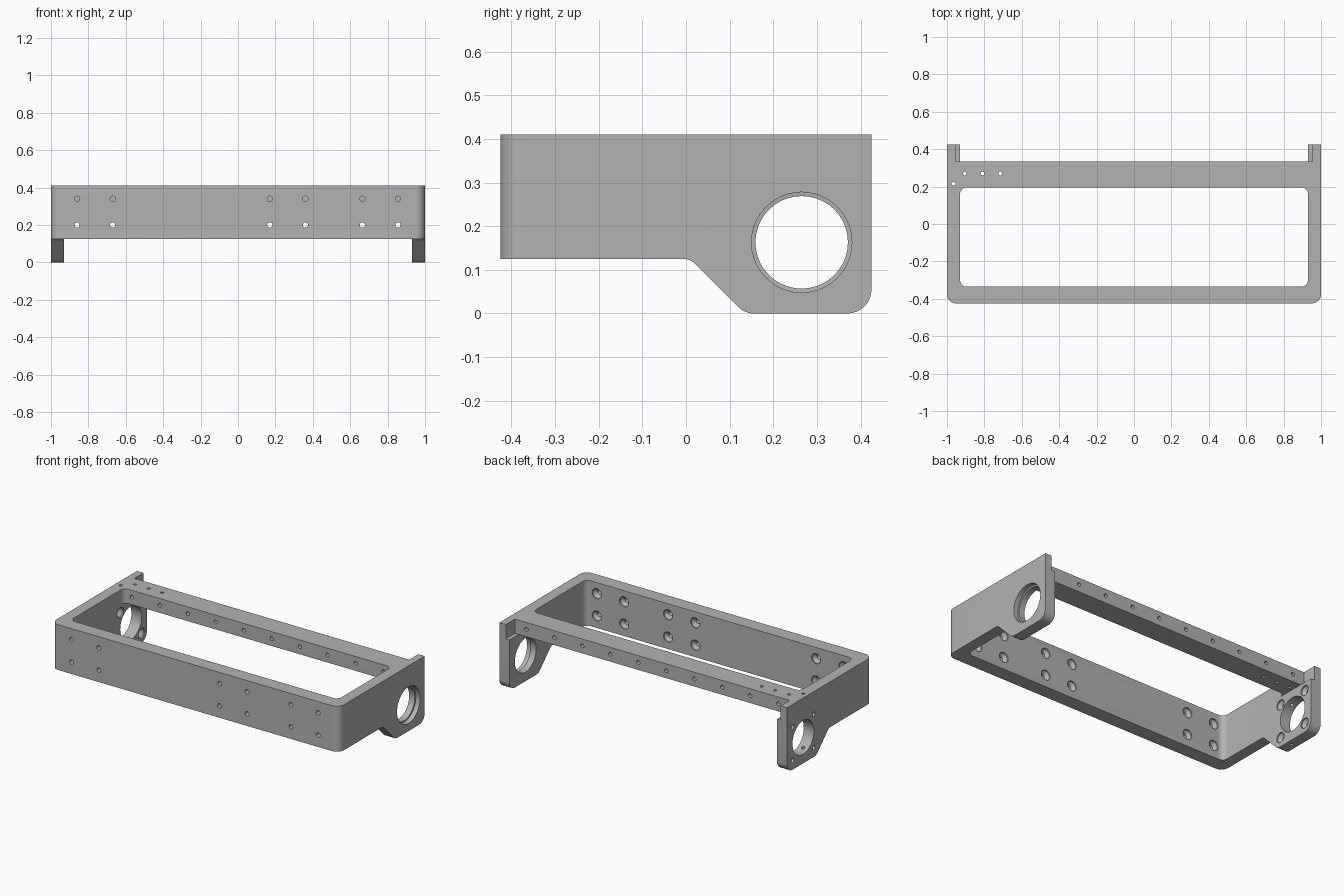
import bpy, bmesh, math
from mathutils import Vector

if "Cube" in bpy.data.objects:
    bpy.data.objects.remove(bpy.data.objects["Cube"], do_unlink=True)

grey = bpy.data.materials.new("machined_grey")
grey.use_nodes = True
colour = (0.45, 0.45, 0.45, 1)
grey.diffuse_color = colour
grey.node_tree.nodes["Principled BSDF"].inputs["Base Color"].default_value = colour


def fillet(corners, steps=8):
    """Round a polygon given as (u, v, radius) corners."""
    out = []
    for i, (u, v, r) in enumerate(corners):
        p = Vector((u, v))
        if r == 0:
            out.append(p)
            continue
        a = (Vector(corners[i - 1][:2]) - p).normalized()
        b = (Vector(corners[(i + 1) % len(corners)][:2]) - p).normalized()
        half = a.angle(b) / 2
        centre = p + (a + b).normalized() * (r / math.sin(half))
        reach = r / math.tan(half)
        start, end = p + a * reach - centre, p + b * reach - centre
        sweep = start.angle(end)
        for k in range(steps + 1):
            t = k / steps
            out.append(centre + (start * math.sin((1 - t) * sweep)
                                 + end * math.sin(t * sweep)) / math.sin(sweep))
    return out


def prism(bm, pts, axis, lo, hi):
    """Extrude an outline along x (outline in yz) or z (outline in xy)."""
    def place(p, h):
        return (h, p.x, p.y) if axis == "x" else (p.x, p.y, h)
    face = bm.faces.new([bm.verts.new(place(p, lo)) for p in pts])
    ext = bmesh.ops.extrude_face_region(bm, geom=[face])
    move = Vector((hi - lo, 0, 0)) if axis == "x" else Vector((0, 0, hi - lo))
    bmesh.ops.translate(bm, vec=move,
                        verts=[g for g in ext["geom"] if isinstance(g, bmesh.types.BMVert)])


def box(bm, x0, x1, y0, y1, z0, z1):
    prism(bm, [Vector(p) for p in ((x0, y0), (x1, y0), (x1, y1), (x0, y1))], "z", z0, z1)


def drill(bm, point, direction, profile, sides=16):
    """Revolve (depth, radius) steps about a line to make a hole cutter."""
    turn = Vector(direction).to_track_quat("Z", "Y")
    rings = []
    for t, r in profile:
        rings.append([bm.verts.new(Vector(point) + turn @ Vector(
            (r * math.cos(math.tau * k / sides), r * math.sin(math.tau * k / sides), t)))
            for k in range(sides)])
    for a, b in zip(rings, rings[1:]):
        for k in range(sides):
            n = (k + 1) % sides
            bm.faces.new((a[k], a[n], b[n], b[k]))
    bm.faces.new(rings[0][::-1])
    bm.faces.new(rings[-1])


def finish(bm, name):
    bmesh.ops.recalc_face_normals(bm, faces=bm.faces)
    mesh = bpy.data.meshes.new(name)
    bm.to_mesh(mesh)
    bm.free()
    mesh.materials.append(grey)
    obj = bpy.data.objects.new(name, mesh)
    bpy.context.collection.objects.link(obj)
    return obj


def carve(target, bm, operation="DIFFERENCE"):
    cutter = finish(bm, "cutter")
    cutter.hide_render = True
    mod = target.modifiers.new("carve", "BOOLEAN")
    mod.operation, mod.solver, mod.object = operation, "EXACT", cutter
    bpy.context.view_layer.objects.active = target
    bpy.ops.object.modifier_apply(modifier=mod.name)
    bpy.data.objects.remove(cutter, do_unlink=True)


TOP, INNER, BAR_BACK, BAR_LOW = 0.41, 0.93, 0.335, 0.32

# Side profile extruded across the full width
bm = bmesh.new()
prism(bm, fillet([(-0.425, TOP, 0), (-0.425, 0.125, 0), (0.01, 0.125, 0.04),
                  (0.135, 0, 0.05), (0.425, 0, 0.055), (0.425, TOP, 0)]), "x", -1, 1)
frame = finish(bm, "bracket_frame")

# Rounded front corners
bm = bmesh.new()
prism(bm, fillet([(-1, -0.425, 0.05), (1, -0.425, 0.05), (1.1, 0.6, 0), (-1.1, 0.6, 0)][:2]
                 + [(1, 0.6, 0), (-1, 0.6, 0)]), "z", -0.2, 0.6)
carve(frame, bm, "INTERSECT")

# Open centre
bm = bmesh.new()
prism(bm, fillet([(-INNER, -0.335, 0.035), (INNER, -0.335, 0.035),
                  (INNER, 0.195, 0.035), (-INNER, 0.195, 0.035)]), "z", -0.2, 0.6)
carve(frame, bm)

# Space under the rear bar
bm = bmesh.new()
box(bm, -INNER, INNER, -0.1, 0.6, -0.2, BAR_LOW)
carve(frame, bm)

# Space behind the rear bar, and the stepped notches in the ears
bm = bmesh.new()
box(bm, -INNER, INNER, BAR_BACK, 0.6, -0.3, 0.6)
carve(frame, bm)
bm = bmesh.new()
for s in (-1, 1):
    box(bm, *sorted((s * 0.9, s * 0.955)), BAR_BACK, 0.6, BAR_LOW, 0.6)
carve(frame, bm)

# Side bores: tapered on the left, plain with four countersunk bolts on the right
bm = bmesh.new()
bore = (0.265, 0.163)
drill(bm, (1, *bore), (-1, 0, 0), [(-0.05, 0.115), (0.03, 0.115), (0.031, 0.106), (0.15, 0.106)], 40)
drill(bm, (-1, *bore), (1, 0, 0), [(-0.05, 0.106), (0.15, 0.106)], 40)
sink = [(-0.01, 0.032), (0.008, 0.032), (0.026, 0.014), (0.15, 0.014)]
for dy in (-0.105, 0.105):
    for dz in (-0.105, 0.105):
        drill(bm, (-INNER, bore[0] + dy, bore[1] + dz), (-1, 0, 0), sink)

# Front wall holes, countersunk from inside
for x in (-0.86, -0.67, 0.17, 0.36, 0.665, 0.855):
    for z in (0.2, 0.34):
        drill(bm, (x, -0.335, z), (0, -1, 0), sink)

# Row of holes through the rear bar
for i in range(10):
    drill(bm, (-0.875 + i * 1.75 / 9, 0.15, 0.367), (0, 1, 0), [(0, 0.012), (0.25, 0.012)])
carve(frame, bm)

# Vertical pin holes at the right rear
bm = bmesh.new()
for x, y in ((-0.965, 0.215), (-0.905, 0.27), (-0.81, 0.27), (-0.715, 0.27)):
    drill(bm, (x, y, -0.1), (0, 0, 1), [(0, 0.01), (0.7, 0.01)])
carve(frame, bm)

bpy.ops.object.select_all(action="DESELECT")
frame.select_set(True)
bpy.context.view_layer.objects.active = frame
bpy.ops.object.shade_smooth_by_angle(angle=math.radians(30))
